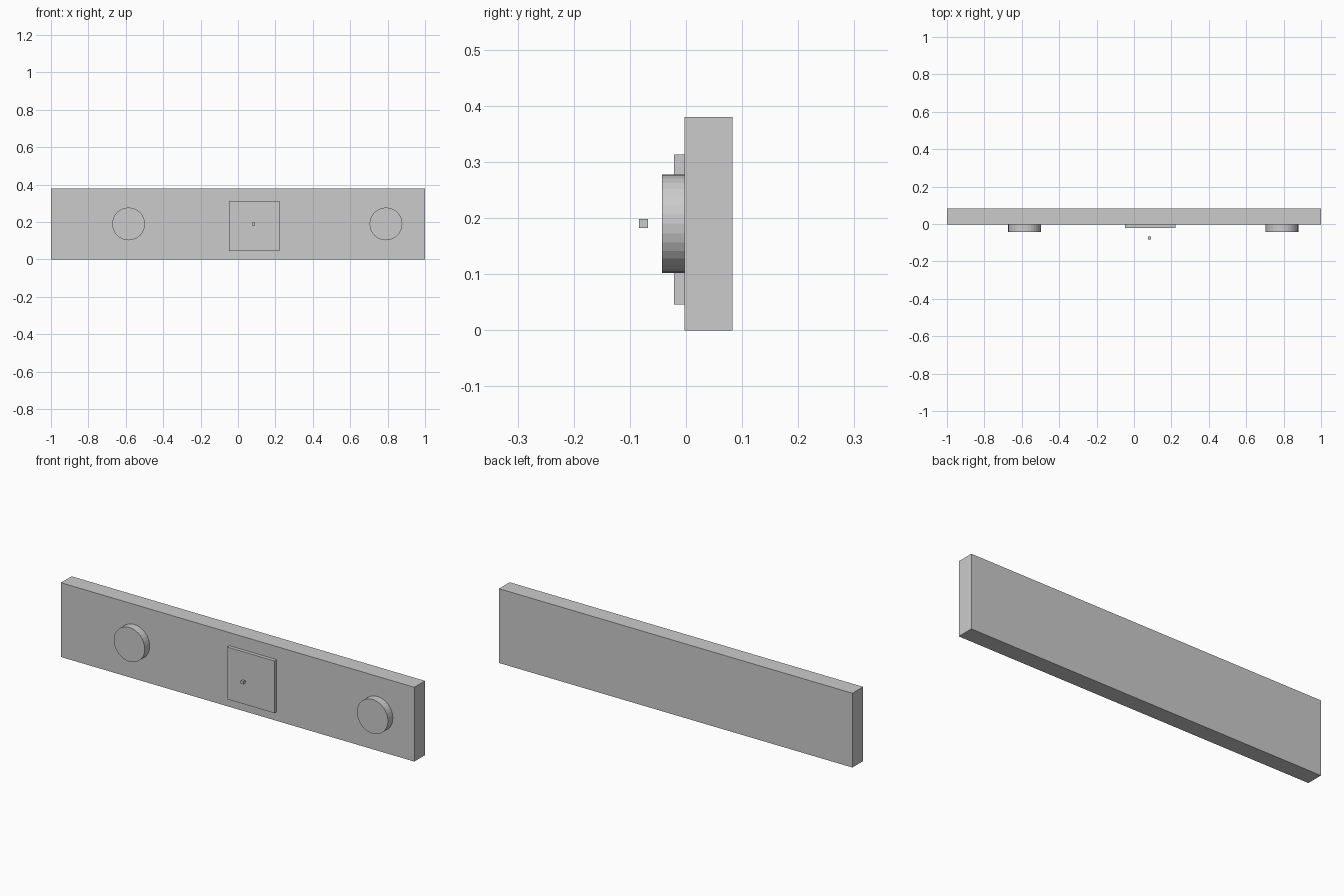
import bpy
import math

if "Cube" in bpy.data.objects:
    bpy.data.objects.remove(bpy.data.objects["Cube"])


def box(name, x, y, z):
    """Box from (min, max) ranges on each axis."""
    bpy.ops.mesh.primitive_cube_add(
        size=1, location=[(a + b) / 2 for a, b in (x, y, z)])
    ob = bpy.context.object
    ob.name = name
    ob.scale = [b - a for a, b in (x, y, z)]
    bpy.ops.object.transform_apply(location=False, rotation=False, scale=True)
    return ob


def disc(name, x, z, radius, y):
    """Flat-shaded round button facing the front."""
    bpy.ops.mesh.primitive_cylinder_add(
        vertices=32, radius=radius, depth=y[1] - y[0],
        location=(x, sum(y) / 2, z), rotation=(math.pi / 2, 0, 0))
    bpy.context.object.name = name


FRONT = -0.003   # front face of the panel
MID_Z = 0.19

# Long back panel
box("panel", (-1, 1), (FRONT, 0.083), (0, 0.38))

# Round buttons on either side
for name, x in (("left_button", -0.585), ("right_button", 0.791)):
    disc(name, x, MID_Z, 0.0875, (-0.043, FRONT))

# Thin square plate in the middle
box("square_plate", (-0.047, 0.221), (-0.021, FRONT), (0.046, 0.313))

# Tiny cube hovering in front of the plate
box("small_cube", (0.074, 0.09), (-0.084, -0.068), (0.182, 0.198))
